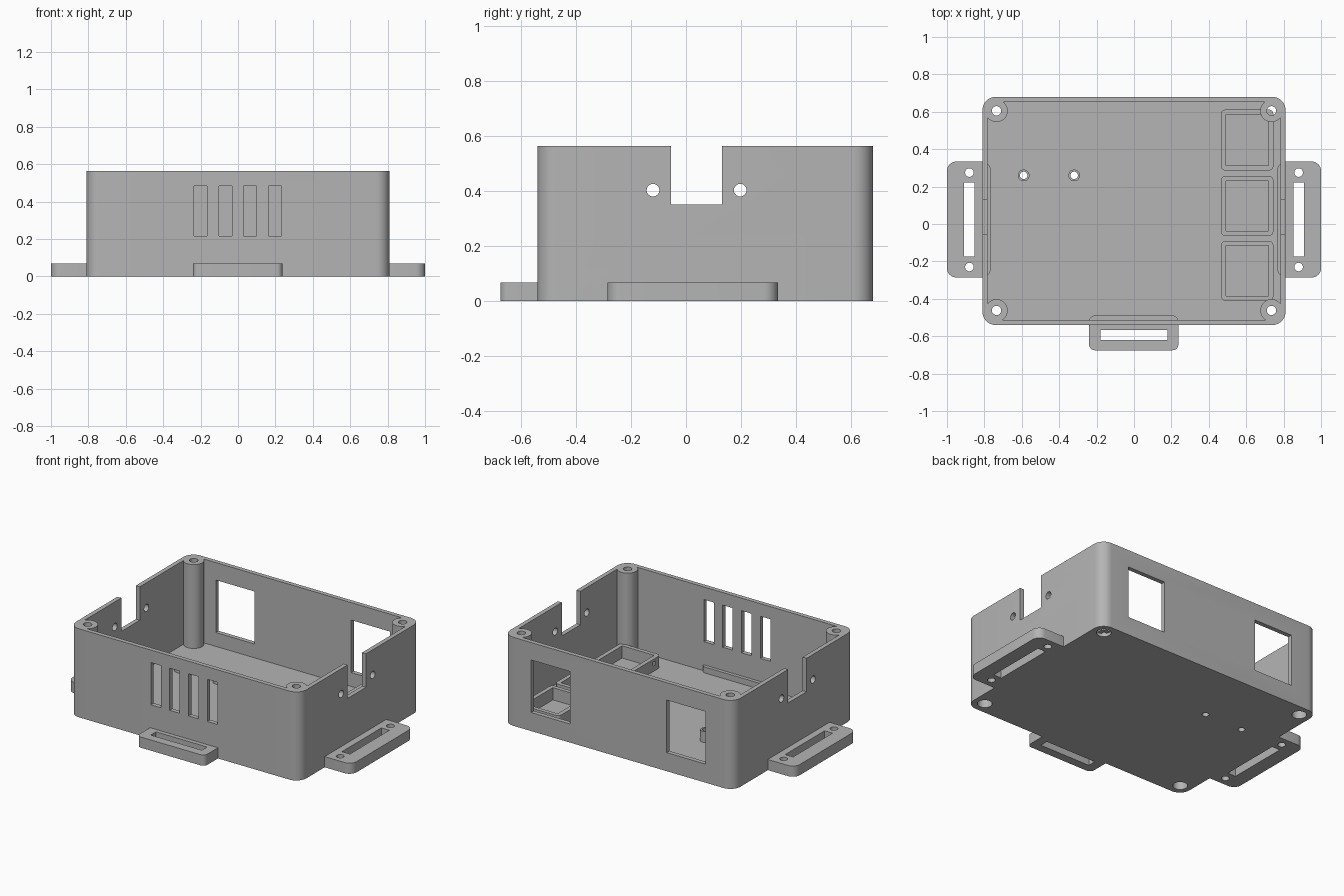
import bpy, bmesh, math
from mathutils import Matrix

old = bpy.data.objects.get("Cube")
if old:
    bpy.data.objects.remove(old, do_unlink=True)

grey = bpy.data.materials.new("plain_grey")
grey.use_nodes = True
COLOUR = (0.46, 0.46, 0.46, 1)
grey.diffuse_color = COLOUR
grey.node_tree.nodes["Principled BSDF"].inputs["Base Color"].default_value = COLOUR

HEIGHT, FLOOR, WALL = 0.563, 0.03, 0.028
X, FRONT, BACK = 0.81, -0.54, 0.68


def prism(name, outline, z0, z1):
    """Extrude a counter-clockwise outline from z0 to z1."""
    bm = bmesh.new()
    face = bm.faces.new([bm.verts.new((x, y, z0)) for x, y in outline])
    top = bmesh.ops.extrude_face_region(bm, geom=[face])["geom"]
    bmesh.ops.translate(bm, vec=(0, 0, z1 - z0),
                        verts=[v for v in top if isinstance(v, bmesh.types.BMVert)])
    bmesh.ops.recalc_face_normals(bm, faces=bm.faces)
    mesh = bpy.data.meshes.new(name)
    bm.to_mesh(mesh)
    bm.free()
    mesh.materials.append(grey)
    ob = bpy.data.objects.new(name, mesh)
    bpy.context.collection.objects.link(ob)
    return ob


def block(name, x0, x1, y0, y1, z0, z1, r=0.0):
    """Box with rounded vertical corners."""
    if r == 0:
        return prism(name, [(x0, y0), (x1, y0), (x1, y1), (x0, y1)], z0, z1)
    pts, steps = [], 8
    corners = [(x1 - r, y1 - r), (x0 + r, y1 - r), (x0 + r, y0 + r), (x1 - r, y0 + r)]
    for i, (cx, cy) in enumerate(corners):
        for k in range(steps + 1):
            a = math.pi / 2 * (i + k / steps)
            pts.append((cx + r * math.cos(a), cy + r * math.sin(a)))
    return prism(name, pts, z0, z1)


def rod(name, x, y, r, z0, z1):
    ring = [math.tau * i / 32 for i in range(32)]
    return prism(name, [(x + r * math.cos(a), y + r * math.sin(a)) for a in ring], z0, z1)


def combine(target, tool, operation="DIFFERENCE"):
    """Apply a boolean and discard the tool object."""
    mod = target.modifiers.new("boolean", "BOOLEAN")
    mod.operation, mod.object, mod.solver = operation, tool, "EXACT"
    bpy.context.view_layer.update()
    deps = bpy.context.evaluated_depsgraph_get()
    mesh = bpy.data.meshes.new_from_object(target.evaluated_get(deps))
    target.modifiers.clear()
    target.data = mesh
    bpy.data.objects.remove(tool, do_unlink=True)


# Open box shell
body = block("enclosure_body", -X, X, FRONT, BACK, 0, HEIGHT, 0.07)
combine(body, block("cavity", -X + WALL, X - WALL, FRONT + WALL, BACK - WALL,
                    FLOOR, 1, 0.04))

# Corner screw posts
posts = [(sx * 0.735, y) for sx in (-1, 1) for y in (-0.462, 0.605)]
for x, y in posts:
    combine(body, rod("post", x, y, 0.06, 0.01, HEIGHT), "UNION")

# Strap flanges on both sides and the front, reaching a little inside the walls
for s in (-1, 1):
    x0, x1 = sorted((s * 0.765, s * 1.0))
    combine(body, block("side_flange", x0, x1, -0.286, 0.334, 0, 0.068, 0.05), "UNION")
combine(body, block("front_flange", -0.24, 0.237, -0.675, -0.49, 0, 0.068, 0.03), "UNION")

# Flange slots and screw holes
for s in (-1, 1):
    x0, x1 = sorted((s * 0.853, s * 0.909))
    combine(body, block("slot", x0, x1, -0.174, 0.222, -0.1, 0.2))
    for y in (-0.23, 0.275):
        combine(body, rod("hole", s * 0.88, y, 0.023, -0.1, 0.2))
combine(body, block("slot", -0.18, 0.18, -0.62, -0.567, -0.1, 0.2))

# Post bores with wider recesses underneath
for x, y in posts:
    combine(body, rod("bore", x, y, 0.025, -0.1, 1))
    combine(body, rod("recess", x, y, 0.043, -0.1, 0.07))

# Back windows and front vents
for s in (-1, 1):
    x0, x1 = sorted((s * 0.34, s * 0.613))
    combine(body, block("window", x0, x1, 0.6, 0.8, 0.118, 0.452))
for i in range(4):
    x = -0.2 + i * 0.1325
    combine(body, block("vent", x - 0.035, x + 0.035, -0.6, -0.5, 0.215, 0.483))

# Cable notch and two pin holes through both side walls
combine(body, block("notch", -1.2, 1.2, -0.055, 0.13, 0.35, 1))
for y in (-0.12, 0.197):
    pin = rod("pin_hole", 0, 0, 0.023, -1.2, 1.2)
    pin.data.transform(Matrix.Translation((0, y, 0.403)) @ Matrix.Rotation(math.pi / 2, 4, "Y"))
    combine(body, pin)

parts = [body]

# Hollow standoffs with holes through the floor
for i, x in enumerate((-0.59, -0.32)):
    peg = rod(f"standoff_{i + 1}", x, 0.26, 0.031, FLOOR - 0.01, 0.1)
    for target in (peg, body):
        combine(target, rod("hole", x, 0.26, 0.02, -0.1, 0.3))
    parts.append(peg)

# Three open component frames, each with a small wire hole
for i, (y0, y1) in enumerate([(-0.41, -0.09), (-0.064, 0.257), (0.286, 0.612)]):
    frame = block(f"component_frame_{i + 1}", 0.465, 0.745, y0, y1, FLOOR - 0.01, 0.108, 0.025)
    combine(frame, block("inside", 0.492, 0.718, y0 + 0.026, y1 - 0.026, 0, 0.3))
    combine(frame, block("wire_hole", 0.4, 0.55, y0 + 0.05, y0 + 0.075, 0.065, 0.09))
    parts.append(frame)

# Smooth round walls, keep edges sharp
bpy.ops.object.select_all(action="DESELECT")
for ob in parts:
    ob.select_set(True)
bpy.context.view_layer.objects.active = body
bpy.ops.object.shade_smooth_by_angle(angle=math.radians(30))
